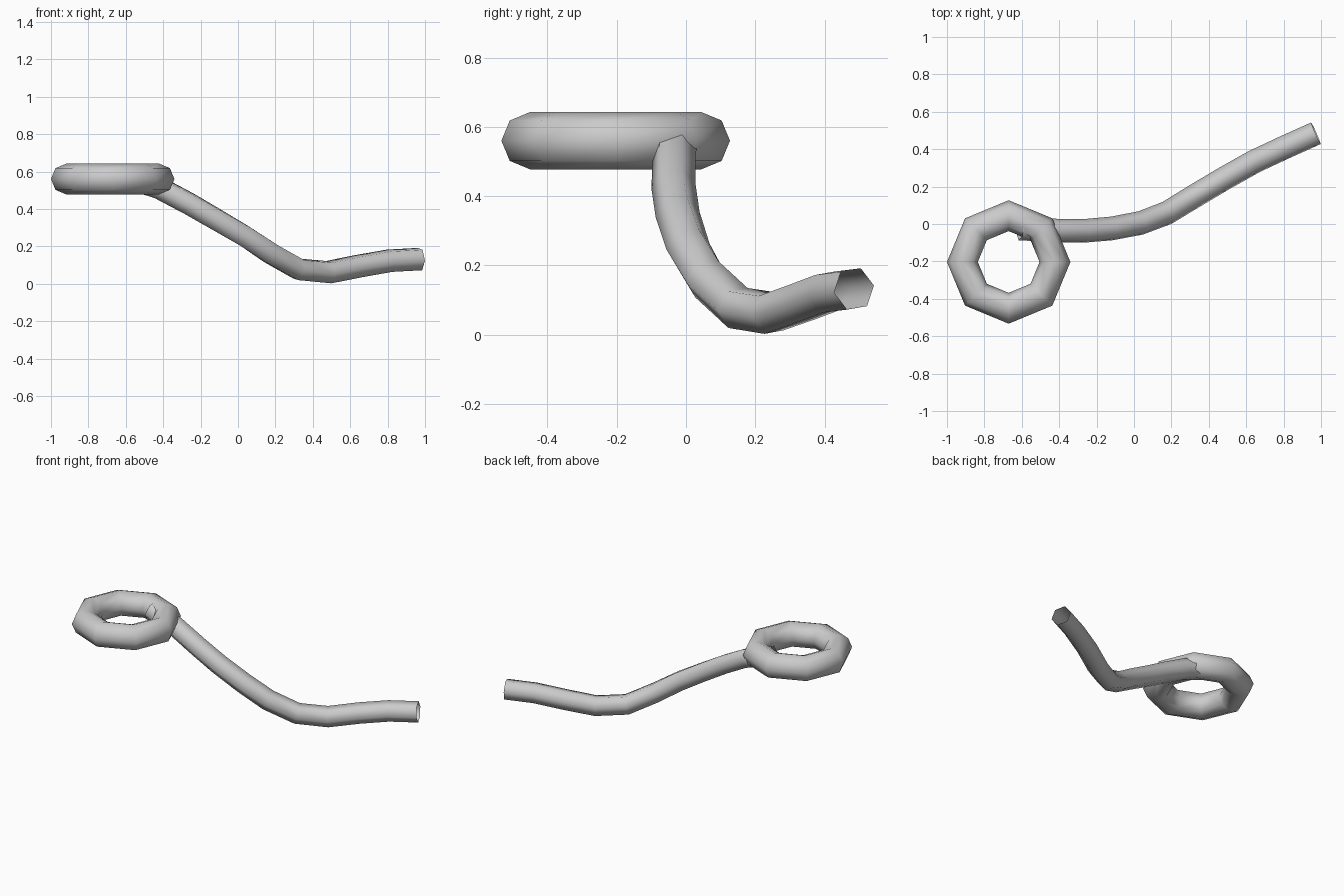
import bpy, bmesh
from math import cos, sin, radians, pi
from mathutils import Vector

if "Cube" in bpy.data.objects:
    bpy.data.objects.remove(bpy.data.objects["Cube"])

# Low-poly ring handle: eight segments around and eight across
bpy.ops.mesh.primitive_torus_add(
    major_segments=8, minor_segments=8,
    major_radius=0.2475, minor_radius=0.0825,
    location=(-0.67, -0.203, 0.56))
ring = bpy.context.object
ring.name = "ring"
ring.data.shade_smooth()


def sweep_tube(name, path, radius, sides, roll):
    """Open-ended tube following a path, with upright cross-sections."""
    pts = [Vector(p) for p in path]
    bm = bmesh.new()
    loops = []
    for i, p in enumerate(pts):
        before = (p - pts[i - 1]).normalized() if i else Vector()
        after = (pts[i + 1] - p).normalized() if i + 1 < len(pts) else Vector()
        tangent = (before + after).normalized()
        side = Vector((0, 0, 1)).cross(tangent).normalized()
        up = tangent.cross(side)
        angles = [roll + 2 * pi * k / sides for k in range(sides)]
        loops.append([bm.verts.new(p + radius * (cos(a) * side + sin(a) * up))
                      for a in angles])
    for a, b in zip(loops, loops[1:]):
        for k in range(sides):
            n = (k + 1) % sides
            bm.faces.new((a[k], a[n], b[n], b[k]))
    bmesh.ops.recalc_face_normals(bm, faces=bm.faces)
    mesh = bpy.data.meshes.new(name)
    bm.to_mesh(mesh)
    bm.free()
    mesh.shade_smooth()
    obj = bpy.data.objects.new(name, mesh)
    bpy.context.collection.objects.link(obj)
    return obj


# Curved hollow stem, starting inside the ring and dipping to the ground
stem_path = [
    (-0.61, -0.024, 0.575), (-0.42, -0.035, 0.512), (-0.26, -0.036, 0.427),
    (-0.12, -0.024, 0.346), (0.037, 0.006, 0.254), (0.178, 0.060, 0.160),
    (0.325, 0.150, 0.077), (0.485, 0.245, 0.062), (0.645, 0.335, 0.094),
    (0.81, 0.412, 0.123), (0.973, 0.485, 0.132)]
sweep_tube("stem", stem_path, 0.064, 6, radians(9))
